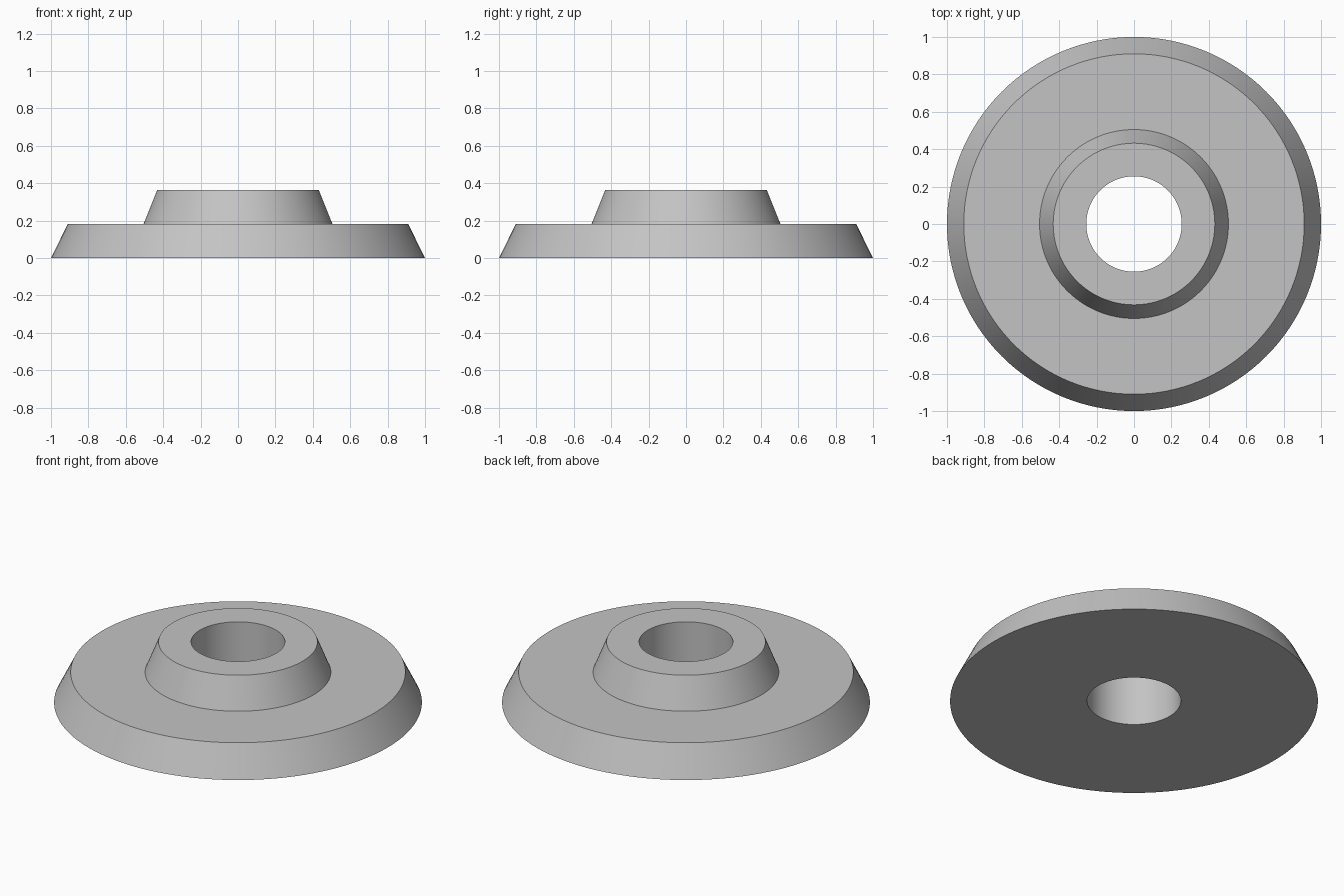
import bpy
import bmesh
import math

cube = bpy.data.objects.get("Cube")
if cube:
    bpy.data.objects.remove(cube, do_unlink=True)

SEGMENTS = 128

# Plain grey material
grey = bpy.data.materials.new("light_grey")
grey.use_nodes = True
colour = (0.55, 0.55, 0.55, 1.0)
grey.diffuse_color = colour
grey.node_tree.nodes["Principled BSDF"].inputs["Base Color"].default_value = colour


def lathe(name, profile, material):
    """Turn a closed (radius, height) profile around the z axis."""
    bm = bmesh.new()
    rings = []
    for radius, height in profile:
        ring = []
        for i in range(SEGMENTS):
            angle = 2 * math.pi * i / SEGMENTS
            ring.append(bm.verts.new((radius * math.cos(angle), radius * math.sin(angle), height)))
        rings.append(ring)
    for k, lower in enumerate(rings):
        upper = rings[(k + 1) % len(rings)]
        for i in range(SEGMENTS):
            j = (i + 1) % SEGMENTS
            bm.faces.new((lower[i], lower[j], upper[j], upper[i]))
    bmesh.ops.recalc_face_normals(bm, faces=bm.faces)
    mesh = bpy.data.meshes.new(name)
    bm.to_mesh(mesh)
    bm.free()
    mesh.materials.append(material)
    obj = bpy.data.objects.new(name, mesh)
    bpy.context.collection.objects.link(obj)
    return obj


# Tapered flange, tapered hub and straight bore in one turned body
flange = lathe("hub_flange", [
    (0.255, 0.0),    # bore, bottom
    (1.0, 0.0),      # flange rim, bottom
    (0.91, 0.182),   # flange rim, top
    (0.505, 0.182),  # hub foot
    (0.432, 0.364),  # hub rim
    (0.255, 0.364),  # bore, top
], grey)

# Smooth round walls with sharp rims
bpy.ops.object.select_all(action="DESELECT")
flange.select_set(True)
bpy.context.view_layer.objects.active = flange
bpy.ops.object.shade_smooth_by_angle(angle=math.radians(30))
